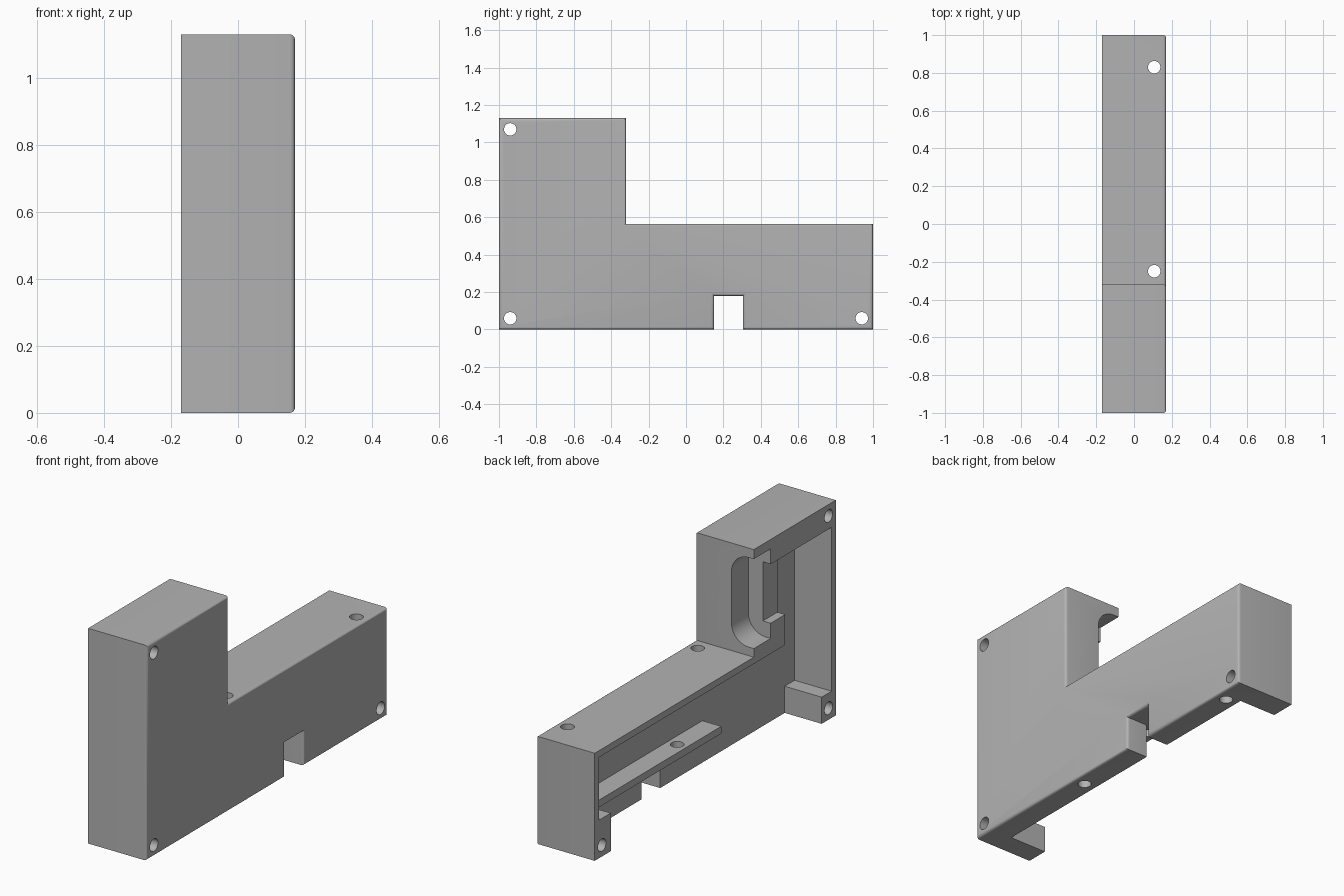
import bpy, bmesh
from math import pi, sin, cos
from mathutils import Vector

cube = bpy.data.objects.get("Cube")
if cube:
    bpy.data.objects.remove(cube, do_unlink=True)

# One grey plastic for everything
grey = bpy.data.materials.new("grey plastic")
grey.use_nodes = True
colour = (0.45, 0.45, 0.45, 1)
grey.diffuse_color = colour
grey.node_tree.nodes["Principled BSDF"].inputs["Base Color"].default_value = colour

WALL = 0.035
OPEN, FACE = -0.17, 0.17      # open side and closed side in x
PLATE = 0.045                 # inner surface of the thick plate
HOLE = 0.033


def prism(name, profile, axis, start, end, rim=0):
    """Extrude a 2D profile along an axis; optionally round the rim of the end cap."""
    def place(p, d):
        co = list(p)
        co.insert("xyz".index(axis), d)
        return Vector(co)
    bm = bmesh.new()
    low = [bm.verts.new(place(p, start)) for p in profile]
    high = [bm.verts.new(place(p, end)) for p in profile]
    bm.faces.new(low)
    cap = bm.faces.new(high)
    n = len(profile)
    for i in range(n):
        j = (i + 1) % n
        bm.faces.new((low[i], low[j], high[j], high[i]))
    bmesh.ops.recalc_face_normals(bm, faces=bm.faces)
    if rim:
        bmesh.ops.bevel(bm, geom=list(cap.edges), offset=rim, segments=4,
                        profile=0.5, affect='EDGES')
    mesh = bpy.data.meshes.new(name)
    bm.to_mesh(mesh)
    bm.free()
    mesh.materials.append(grey)
    obj = bpy.data.objects.new(name, mesh)
    bpy.context.collection.objects.link(obj)
    return obj


def rect(a0, a1, b0, b1):
    return [(a0, b0), (a1, b0), (a1, b1), (a0, b1)]


def arc(a, b, r, start, end, steps):
    angles = [start + (end - start) * i / steps for i in range(steps + 1)]
    return [(a + r * cos(t), b + r * sin(t)) for t in angles]


def drill(a, b, axis, start, end):
    circle = arc(a, b, HOLE, 0, 2 * pi, 32)[:-1]
    return prism("drill", circle, axis, start, end)


def cut(obj, cutter):
    """Subtract the cutter, then remove it."""
    mod = obj.modifiers.new("cut", 'BOOLEAN')
    mod.operation = 'DIFFERENCE'
    mod.solver = 'EXACT'
    mod.object = cutter
    bpy.context.view_layer.objects.active = obj
    bpy.ops.object.modifier_apply(modifier=mod.name)
    bpy.data.objects.remove(cutter, do_unlink=True)


# L-shaped housing with a notch in the lower edge
outline = [(-1, 0), (0.15, 0), (0.15, 0.18), (0.305, 0.18), (0.305, 0), (1, 0),
           (1, 0.565), (-0.32, 0.565), (-0.32, 1.13), (-1, 1.13)]
housing = prism("housing", outline, "x", OPEN, FACE, rim=0.015)

# Hollow inside, open below, leaving walls, corner blocks and the socket block
inner = 1 - WALL
hollow = [(-0.883, -0.1), (-0.883, 0.14), (-inner, 0.14), (-inner, 1.0),
          (-0.58, 1.0), (-0.58, 0.53), (inner, 0.53), (inner, 0.2),
          (0.867, 0.2), (0.867, -0.1)]
cut(housing, prism("hollow", hollow, "x", OPEN - 0.1, PLATE))

# Rounded socket in the step wall and its narrower passage
r = 0.1
x_in = -0.04
socket = ([(-0.3, 0.61)] + arc(x_in - r, 0.61 + r, r, -pi / 2, 0, 10)
          + arc(x_in - r, 1.08 - r, r, 0, pi / 2, 10) + [(-0.3, 1.08)])
cut(housing, prism("socket", socket, "y", -0.46, -0.25))
cut(housing, prism("passage", rect(-0.3, -0.125, 0.69, 1.0), "y", -0.65, -0.4))

# Screw holes: three across, two from top to bottom
for y, z in ((-0.94, 1.07), (-0.94, 0.06), (0.94, 0.06)):
    cut(housing, drill(y, z, "x", -0.3, 0.3))
for y in (-0.25, 0.83):
    cut(housing, drill(0.107, y, "z", -0.1, 0.8))

# Inner shelf over the notch, with its own hole
shelf = prism("inner_shelf", rect(-0.065, PLATE + 0.005, -0.2, inner + 0.005),
              "z", 0.182, 0.22)
cut(shelf, drill(-0.01, 0.087, "z", 0.1, 0.3))

# Smooth the rounded surfaces, keep edges sharp
for obj in (housing, shelf):
    bpy.ops.object.select_all(action='DESELECT')
    obj.select_set(True)
    bpy.context.view_layer.objects.active = obj
    bpy.ops.object.shade_smooth_by_angle()
